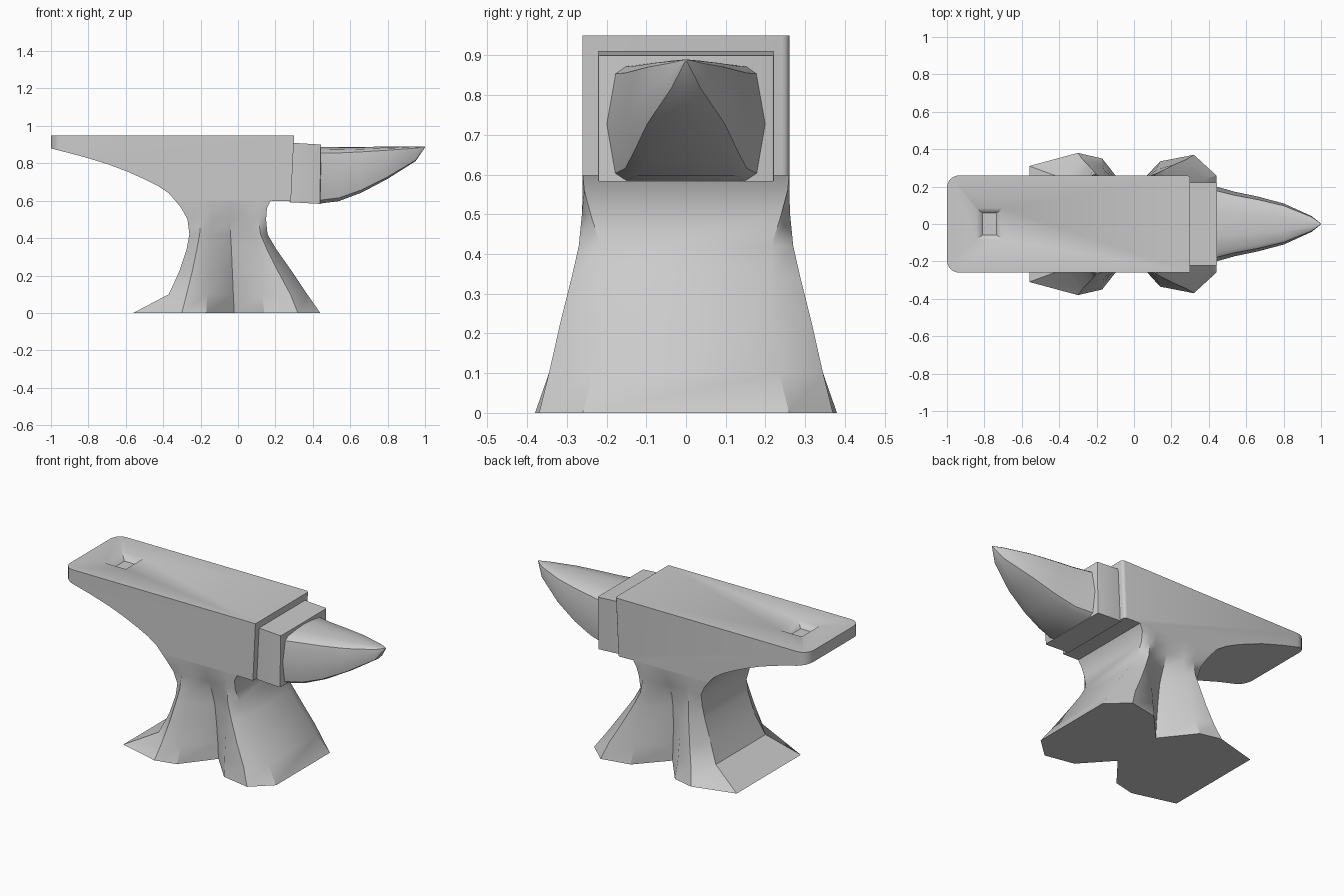
import bpy, bmesh

if "Cube" in bpy.data.objects:
    bpy.data.objects.remove(bpy.data.objects["Cube"])


def finish(name, bm, angle=0.55):
    bmesh.ops.remove_doubles(bm, verts=bm.verts, dist=1e-5)
    bmesh.ops.recalc_face_normals(bm, faces=bm.faces)
    me = bpy.data.meshes.new(name)
    bm.to_mesh(me)
    bm.free()
    ob = bpy.data.objects.new(name, me)
    bpy.context.collection.objects.link(ob)
    bpy.ops.object.select_all(action='DESELECT')
    bpy.context.view_layer.objects.active = ob
    ob.select_set(True)
    bpy.ops.object.shade_smooth_by_angle(angle=angle)
    return ob


def loft(bm, rings):
    """Skin equal-length closed rings and cap both ends."""
    vs = [[bm.verts.new(p) for p in r] for r in rings]
    n = len(vs[0])
    for a, b in zip(vs, vs[1:]):
        for i in range(n):
            j = (i + 1) % n
            bm.faces.new((a[i], a[j], b[j], b[i]))
    bm.faces.new(vs[0])
    bm.faces.new(vs[-1])


def prism(profile, half):
    """Extrude an x-z profile symmetrically along y."""
    bm = bmesh.new()
    loft(bm, [[(x, y, z) for x, z in profile] for y in (-half, half)])
    return bm


def round_edges(bm, test, radius, segments):
    edges = [e for e in bm.edges
             if abs(e.verts[0].co.y - e.verts[1].co.y) < 1e-5
             and all(test(v.co) for v in e.verts)]
    bmesh.ops.bevel(bm, geom=edges, offset=radius, segments=segments,
                    profile=0.5, affect='EDGES')


# Body with flat face and curved heel
body_profile = [(-1, .95), (.30, .95), (.283, .597), (.175, .60), (-.335, .60),
                (-.37, .64), (-.43, .68), (-.50, .715), (-.59, .755),
                (-.69, .793), (-.82, .833), (-1, .88)]
bm = prism(body_profile, .26)
round_edges(bm, lambda c: c.x < -.99, .065, 5)
round_edges(bm, lambda c: c.x > .27, .018, 3)
body = finish("anvil_body", bm)

# Hardy hole: shallow tapered recess in the heel
bm = bmesh.new()
loft(bm, [[(-.772 + sx * hx, sy * hy, z)
           for sx, sy in ((-1, -1), (1, -1), (1, 1), (-1, 1))]
          for hx, hy, z in ((.037, .058, .915), (.072, .085, .95), (.074, .087, .953))])
cutter = finish("hardy_hole_cutter", bm)
cutter.hide_render = True
mod = body.modifiers.new("hardy_hole", 'BOOLEAN')
mod.operation = 'DIFFERENCE'
mod.object = cutter
bpy.context.view_layer.objects.active = body
bpy.ops.object.modifier_apply(modifier=mod.name)
bpy.data.objects.remove(cutter)

# Step block between face and horn
bm = prism([(.275, .592), (.44, .583), (.445, .90), (.285, .91)], .222)
round_edges(bm, lambda c: c.x > .4, .008, 2)
finish("step_block", bm)

# Horn: x, half width, bottom half width, bottom height
bm = bmesh.new()
rings = []
for x, w, b, zb in ((.44, .20, .15, .585), (.54, .172, .12, .598),
                    (.66, .147, .088, .643), (.80, .11, .047, .717),
                    (.95, .042, .006, .812), (1.0, .002, .001, .885)):
    top = .887 + .003 * (x - .44) / .56
    h = top - zb
    half = [(b, zb), (w * .89, zb + h * .06), (w, zb + h * .47),
            (w * .89, zb + h * .89), (w * .76, zb + h * .95), (w * .35, zb + h * .985)]
    half = [(min(y, max(b * 1.15, y)), z) for y, z in half]
    ring = half + [(0, top)] + [(-y, z) for y, z in reversed(half)]
    rings.append([(x, y, z) for y, z in ring])
loft(bm, rings)
finish("horn", bm)

# Waist and flared feet: half outlines, heel corner to horn corner, per level
levels = {
    0.0: [(-.56, .31), (-.30, .38), (-.17, .35), (-.02, .16), (.14, .335), (.32, .37), (.44, .26)],
    .10: [(-.37, .24), (-.275, .345), (-.165, .315), (-.025, .16), (.13, .315), (.28, .345), (.37, .235)],
    .22: [(-.315, .215), (-.245, .315), (-.16, .29), (-.03, .165), (.12, .29), (.215, .318), (.29, .212)],
    .34: [(-.275, .21), (-.22, .288), (-.155, .265), (-.035, .175), (.105, .265), (.155, .288), (.205, .21)],
    .42: [(-.26, .215), (-.205, .27), (-.145, .245), (-.04, .195), (.085, .245), (.12, .27), (.158, .215)],
    .50: [(-.27, .24), (-.20, .262), (-.14, .25), (-.04, .23), (.06, .25), (.11, .262), (.15, .24)],
    .56: [(-.303, .256), (-.21, .26), (-.14, .258), (-.04, .25), (.06, .258), (.11, .26), (.155, .256)],
    .60: [(-.335, .26), (-.22, .26), (-.14, .26), (-.04, .26), (.06, .26), (.11, .26), (.175, .26)],
}
bm = bmesh.new()
loft(bm, [[(x, -y, z) for x, y in half] + [(x, y, z) for x, y in reversed(half)]
          for z, half in levels.items()])
finish("waist_and_feet", bm)
